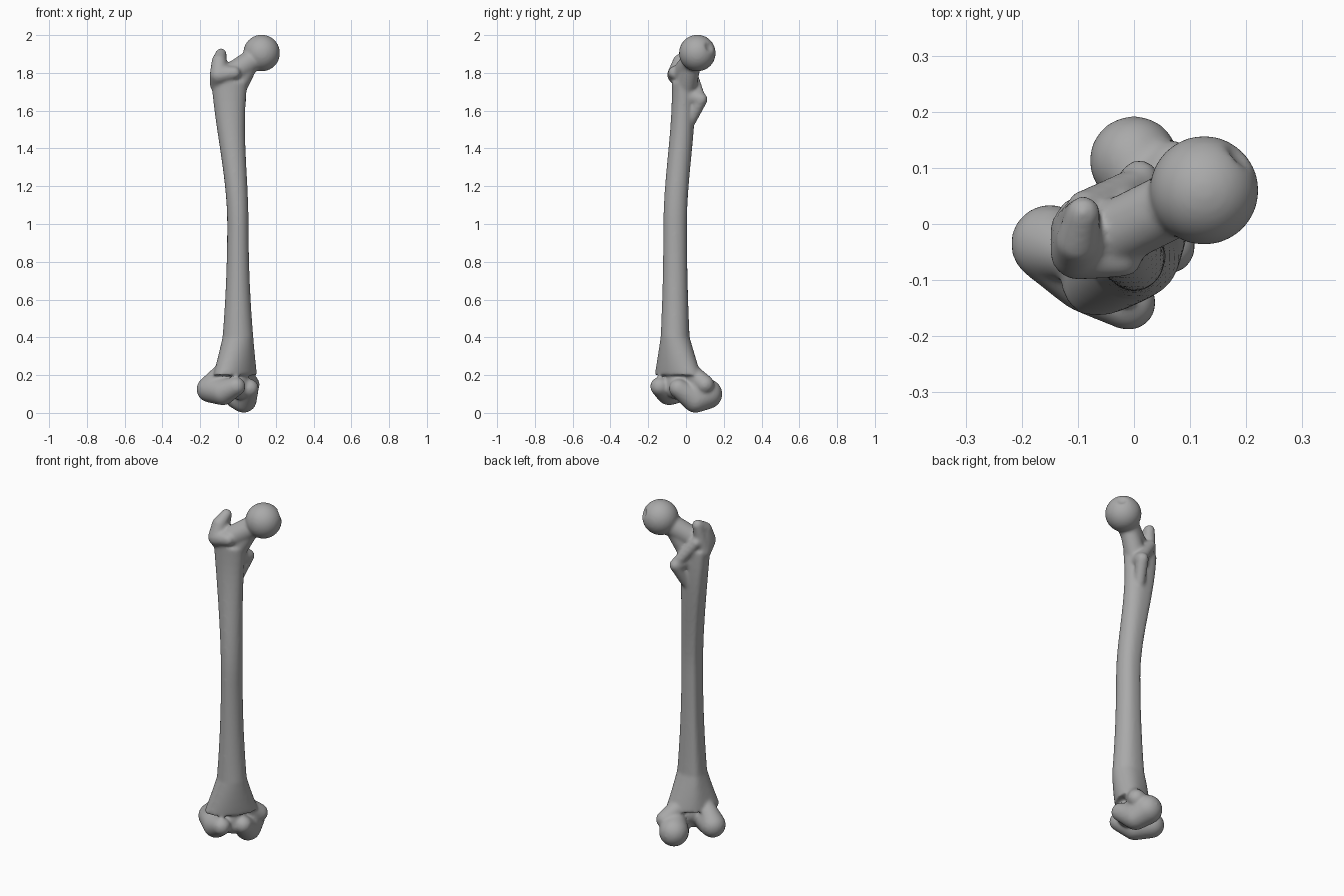
import bpy, bmesh
from math import sin, cos, pi
from mathutils import Vector

default_cube = bpy.data.objects.get("Cube")
if default_cube:
    bpy.data.objects.remove(default_cube)

bone_grey = bpy.data.materials.new("bone_grey")
bone_grey.use_nodes = True
grey = (0.4, 0.4, 0.4, 1)
bone_grey.diffuse_color = grey
shader = bone_grey.node_tree.nodes["Principled BSDF"]
shader.inputs["Base Color"].default_value = grey

bone_mesh = bmesh.new()


def ball(target, x, y, z, radius, detail=3):
    made = bmesh.ops.create_icosphere(target, subdivisions=detail, radius=radius)["verts"]
    bmesh.ops.translate(target, verts=made, vec=(x, y, z))
    return made


def lump(*landmarks):
    """Add a convex skin stretched around a few balls."""
    part = bmesh.new()
    for landmark in landmarks:
        ball(part, *landmark)
    hull = bmesh.ops.convex_hull(part, input=part.verts)
    inner = [item for item in set(hull["geom_interior"] + hull["geom_unused"])
             if isinstance(item, bmesh.types.BMVert)]
    bmesh.ops.delete(part, geom=inner, context="VERTS")
    mesh = bpy.data.meshes.new("lump")
    part.to_mesh(mesh)
    part.free()
    bone_mesh.from_mesh(mesh)
    bpy.data.meshes.remove(mesh)


def ease(start, end, value):
    t = min(1, max(0, (value - start) / (end - start)))
    return t * t * (3 - 2 * t)


def shaft_ring(z, sides=40):
    """Cross-section of the shaft: an ellipse that shifts, widens and leans with height."""
    rise = ease(1, 1.7, z)
    knee = max(0, 1 - z / 0.4)
    low = max(0, 1 - z)
    middle_x = -0.045 * rise - 0.03 * knee
    middle_y = 0.045 * rise + 0.03 * knee - 0.058
    half_x = 0.056 + 0.07 * (z - 1) ** 2 + 0.03 * knee
    half_y = 0.062 + 0.04 * low ** 2 + 0.07 * knee
    lean = knee / 2
    ring = []
    for side in range(sides):
        angle = 2 * pi * side / sides
        # Narrow ridge along the back
        ridge = 0.01 * max(0, cos(angle - pi * 3 / 4)) ** 9
        x = middle_x + half_x * cos(angle - lean) - ridge
        y = middle_y + half_y * sin(angle + lean) + ridge
        ring.append(bone_mesh.verts.new((x, y, z)))
    return ring


# Shaft
rings = [shaft_ring(0.2 + step / 20) for step in range(32)]
for lower, upper in zip(rings, rings[1:]):
    for side in range(len(lower)):
        bone_mesh.faces.new((lower[side - 1], lower[side], upper[side], upper[side - 1]))
bone_mesh.faces.new(reversed(rings[0]))
bone_mesh.faces.new(rings[-1])

# Round head with its small pit
head = Vector((0.125, 0.06, 1.905))
pit = Vector((0.6, 0.6, 0.3)).normalized()
for vert in ball(bone_mesh, *head, 0.097, detail=5):
    outward = (vert.co - head).normalized()
    vert.co -= outward * 0.012 * ease(0.96, 0.98, outward.dot(pit))

# Neck
neck_root = (-0.04, -0.02, 1.79, 0.06)
neck_end = (0.08, 0.04, 1.87, 0.06)
neck_under = (-0.03, -0.01, 1.69, 0.06)
lump(neck_root, neck_end)
lump(neck_under, (0.06, 0.03, 1.85, 0.05))

# Greater trochanter: outer body, hooked tip and front ridge
outer_low = (-0.11, -0.01, 1.74, 0.04)
outer_front = (-0.1, -0.05, 1.79, 0.05)
outer_top = (-0.1, -0.03, 1.86, 0.04)
hook_tip = (-0.09, 0.02, 1.9, 0.03)
lump(outer_low, outer_front, outer_top)
lump(outer_top, hook_tip)
lump(outer_low, hook_tip)
lump(outer_front, (-0.02, -0.06, 1.8, 0.035))

# Lesser trochanter, its tail and the crest to the outer side
small_knob = (0.01, 0.08, 1.66, 0.035)
lump(small_knob, neck_under)
lump(small_knob, (-0.02, 0.02, 1.54, 0.03))
lump((0, 0.07, 1.68, 0.03), (-0.09, 0.03, 1.8, 0.03))

# Body of the knee between the condyles
knee_core = (-0.01, -0.04, 0.17, 0.07)
lump(knee_core, (0, -0.05, 0.13, 0.06))

# Outer condyle
outer_back = (-0.15, -0.035, 0.125, 0.07)
outer_sole = (-0.08, -0.09, 0.11, 0.07)
lump(outer_back, outer_sole, (-0.07, -0.06, 0.15, 0.06))
lump(outer_sole, (-0.01, -0.14, 0.14, 0.05))
lump(outer_back, (-0.09, -0.06, 0.22, 0.04))

# Inner condyle
inner_back = (0, 0.113, 0.1, 0.08)
inner_sole = (0.03, 0.05, 0.07, 0.07)
inner_side = (0.065, 0.1, 0.15, 0.05)
lump(inner_back, inner_sole, (0.03, 0.06, 0.14, 0.06))
lump(inner_sole, (0.06, -0.04, 0.13, 0.05))
lump(inner_side, (0.03, 0.04, 0.2, 0.05))

bmesh.ops.recalc_face_normals(bone_mesh, faces=bone_mesh.faces)
mesh = bpy.data.meshes.new("thigh_bone")
bone_mesh.to_mesh(mesh)
bone_mesh.free()
mesh.materials.append(bone_grey)
bone = bpy.data.objects.new("thigh_bone", mesh)
bpy.context.collection.objects.link(bone)

# Fuse the overlapping parts into one skin and soften the joins
fuse = bone.modifiers.new("fuse", "REMESH")
fuse.mode = "VOXEL"
fuse.voxel_size = 0.008
fuse.use_smooth_shade = True
soften = bone.modifiers.new("soften", "SMOOTH")
soften.factor = 0.5
soften.iterations = 10
